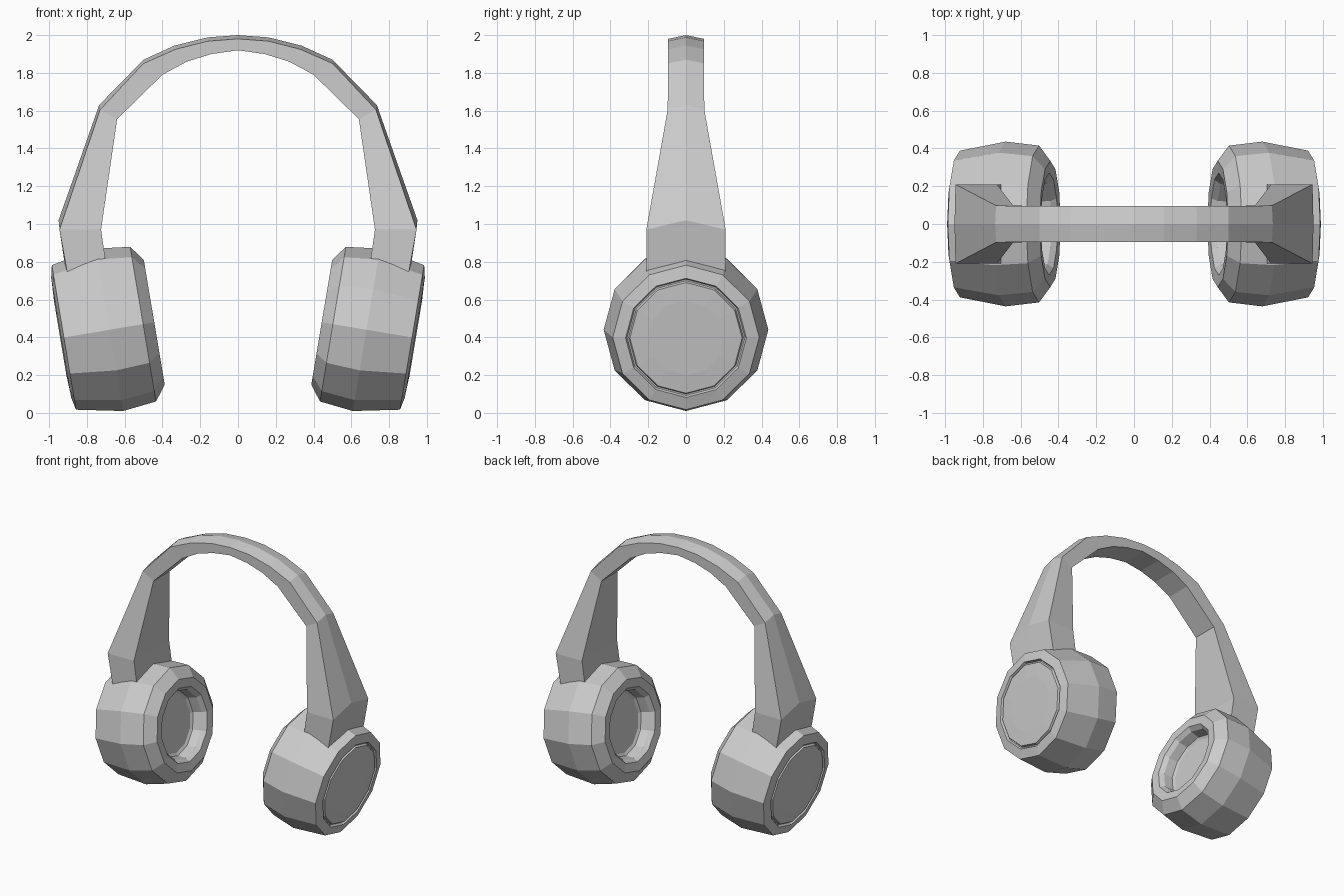
import bpy, bmesh, math
from mathutils import Vector

if "Cube" in bpy.data.objects:
    bpy.data.objects.remove(bpy.data.objects["Cube"])

TILT = math.radians(9.5)
CENTRE = Vector((0.68, 0, 0.44))
AXIS = Vector((math.cos(TILT), 0, -math.sin(TILT)))   # points outward
UP = Vector((math.sin(TILT), 0, math.cos(TILT)))
SIDE = Vector((0, 1, 0))


def skin(name, rings, cap_start=True, cap_end=True):
    """Bridge closed rings of points, cap the ends and mirror across x."""
    bm = bmesh.new()
    loops = [[bm.verts.new(p) for p in ring] for ring in rings]
    n = len(loops[0])
    for a, b in zip(loops, loops[1:]):
        for i in range(n):
            j = (i + 1) % n
            bm.faces.new((a[i], a[j], b[j], b[i]))
    if cap_start:
        bm.faces.new(loops[0])
    if cap_end:
        bm.faces.new(loops[-1])
    bmesh.ops.recalc_face_normals(bm, faces=bm.faces)
    mesh = bpy.data.meshes.new(name)
    bm.to_mesh(mesh)
    bm.free()
    obj = bpy.data.objects.new(name, mesh)
    bpy.context.collection.objects.link(obj)
    mirror = obj.modifiers.new("Mirror", 'MIRROR')
    mirror.use_axis[0] = True
    return obj


def cup_ring(offset, radius, sides=12):
    pts = []
    for i in range(sides):
        t = 2 * math.pi * i / sides
        pts.append(CENTRE + AXIS * offset + (UP * math.cos(t) + SIDE * math.sin(t)) * radius)
    return pts


# Ear cups: (offset along axis, radius) from the recess floor round to the outer plate
profile = [(-0.13, 0.215), (-0.14, 0.235), (-0.205, 0.245), (-0.235, 0.27),
           (-0.24, 0.335), (-0.18, 0.415), (0.0, 0.436), (0.245, 0.388),
           (0.26, 0.32), (0.243, 0.312), (0.243, 0.304), (0.26, 0.297), (0.265, 0.2)]
skin("ear_cups", [cup_ring(s, r) for s, r in profile])

# Headband: ridge (x, z), outer edge (x, z), inner edge (x, z), half width
sections = [
    ((0, 2.0), (0, 1.98), (0, 1.92), 0.095),
    ((0.16, 1.988), (0.16, 1.968), (0.14, 1.90), 0.095),
    ((0.335, 1.945), (0.33, 1.925), (0.27, 1.86), 0.095),
    ((0.50, 1.87), (0.50, 1.85), (0.40, 1.79), 0.095),
    ((0.735, 1.63), (0.73, 1.605), (0.64, 1.555), 0.097),
    ((0.95, 1.02), (0.945, 0.97), (0.725, 0.97), 0.21),
    ((0.905, 0.71), (0.885, 0.64), (0.68, 0.66), 0.21),
]
rings = []
for ridge, outer, inner, w in sections:
    rings.append([(ridge[0], 0, ridge[1]),
                  (outer[0], w, outer[1]), (inner[0], w, inner[1]),
                  (inner[0], -w, inner[1]), (outer[0], -w, outer[1])])
skin("headband", rings, cap_start=False)
